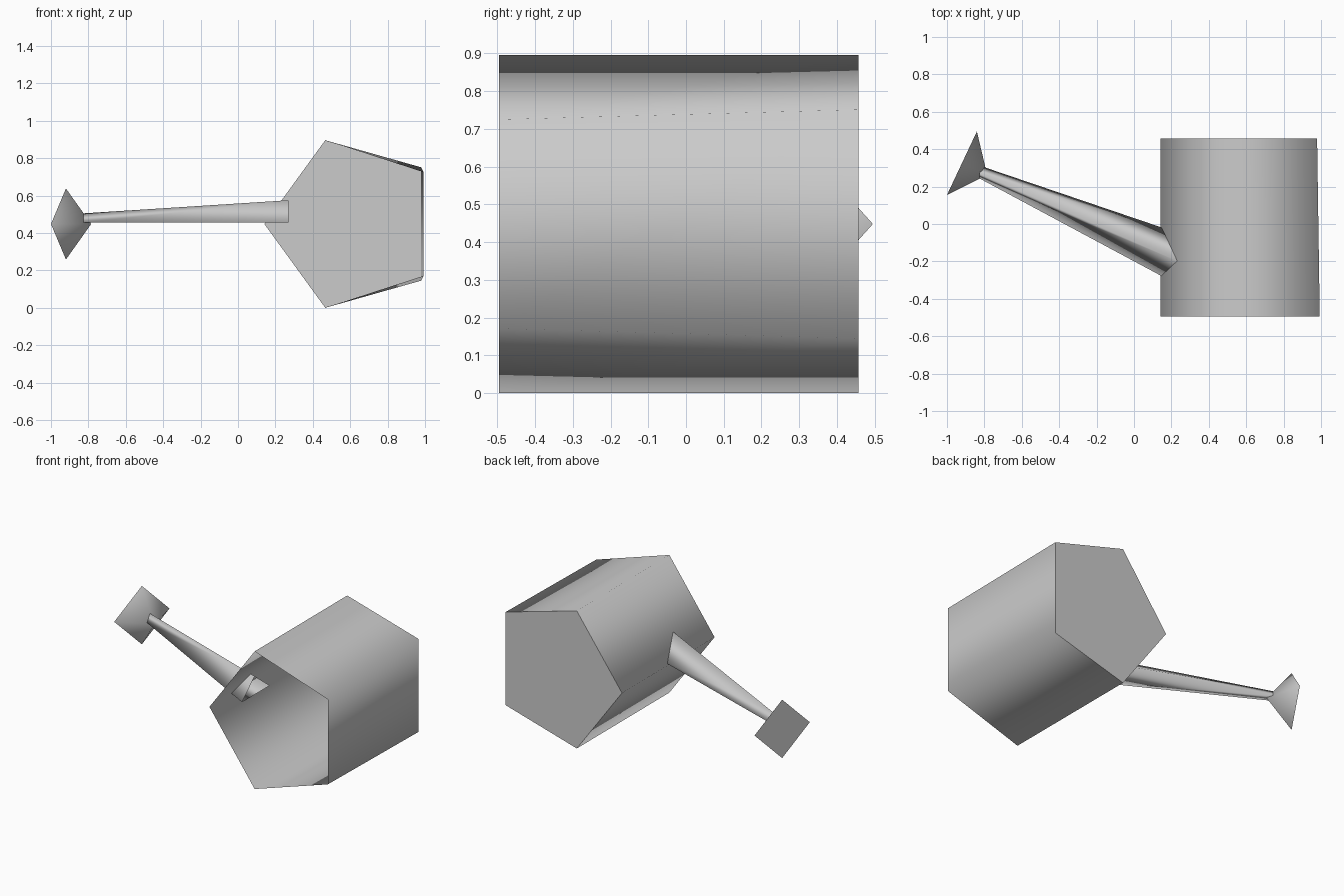
import bpy, bmesh, math

cube = bpy.data.objects.get("Cube")
if cube:
    bpy.data.objects.remove(cube, do_unlink=True)

grey = bpy.data.materials.new("plain_grey")
grey.use_nodes = True
grey.diffuse_color = (0.6, 0.6, 0.6, 1)
grey.node_tree.nodes["Principled BSDF"].inputs["Base Color"].default_value = (0.6, 0.6, 0.6, 1)


def shell(name, ring, end, cap):
    """Smooth sides from a ring to a second ring or a point, with an optional flat cap.
    cap is 'start', 'end' or None."""
    bm = bmesh.new()
    a = [bm.verts.new(p) for p in ring]
    b = [bm.verts.new(p) for p in end]
    n = len(a)
    for i in range(n):
        j = (i + 1) % n
        corners = [a[i], a[j], b[0]] if len(b) == 1 else [a[i], a[j], b[j], b[i]]
        bm.faces.new(corners).smooth = True
    if cap:
        bm.faces.new(a if cap == 'start' else b).smooth = False
    bmesh.ops.recalc_face_normals(bm, faces=bm.faces)
    mesh = bpy.data.meshes.new(name)
    bm.to_mesh(mesh)
    bm.free()
    mesh.materials.append(grey)
    obj = bpy.data.objects.new(name, mesh)
    bpy.context.collection.objects.link(obj)
    return obj


# Five-sided can lying on its side, open at the front, closed at the back
MID = 0.448
rim = []
for k in range(5):
    t = math.radians(36 + 72 * k)
    rim.append((0.612 + 0.471 * math.cos(t), -0.495, MID + 0.471 * math.sin(t)))
base = [(x, 0.457, z) for x, _, z in rim]
# The far corners of the base are pulled in and spread slightly
for k, side in ((0, 1), (4, -1)):
    base[k] = (0.979, 0.457, MID + side * 0.303)
shell("can_body", rim, base, 'end')

# Three-sided tapering spout, reaching through the wall
wide = [(0.27, -0.344, 0.455), (0.27, -0.06, 0.455), (0.27, -0.215, 0.575)]
narrow = [(-0.825, 0.243, 0.455), (-0.825, 0.312, 0.455), (-0.825, 0.272, 0.505)]
shell("spout", wide, narrow, None)

# Four-sided sprinkler head with a flat outer face
head = [(-1, 0.155, MID), (-0.92, 0.325, MID + 0.19),
        (-0.84, 0.495, MID), (-0.92, 0.325, MID - 0.19)]
shell("sprinkler_head", head, [(-0.785, 0.262, MID)], 'start')
